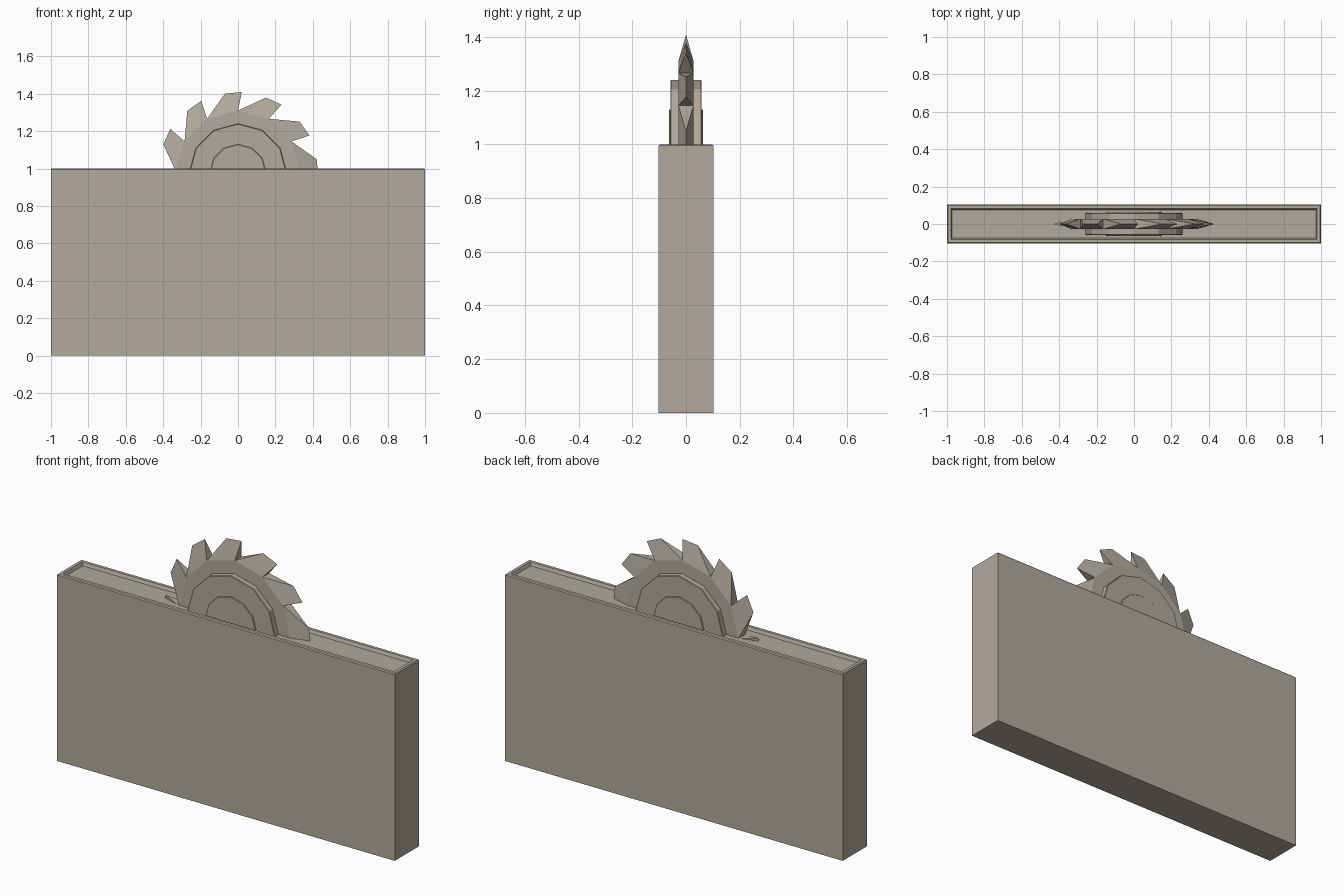
import bpy, bmesh, math

if "Cube" in bpy.data.objects:
    bpy.data.objects.remove(bpy.data.objects["Cube"])

mat = bpy.data.materials.new("warm grey")
mat.diffuse_color = (0.44, 0.40, 0.34, 1)
mat.use_nodes = True
mat.node_tree.nodes["Principled BSDF"].inputs["Base Color"].default_value = mat.diffuse_color

CZ = 0.98      # axle height
N = 12         # teeth, also sides of the hub discs


def finish(bm, name):
    bmesh.ops.recalc_face_normals(bm, faces=bm.faces)
    me = bpy.data.meshes.new(name)
    bm.to_mesh(me)
    bm.free()
    me.materials.append(mat)
    ob = bpy.data.objects.new(name, me)
    bpy.context.collection.objects.link(ob)
    return ob


def polar(r, deg, y):
    a = math.radians(deg)
    return (r * math.cos(a), y, CZ + r * math.sin(a))


def loft(bm, rings):
    # joins closed loops of equal length and caps both ends
    vs = [[bm.verts.new(p) for p in ring] for ring in rings]
    for a, b in zip(vs, vs[1:]):
        for i in range(len(a)):
            j = (i + 1) % len(a)
            bm.faces.new((a[i], a[j], b[j], b[i]))
    bm.faces.new(vs[0])
    bm.faces.new(vs[-1])


def rect(hx, hy, z):
    return [(-hx, -hy, z), (hx, -hy, z), (hx, hy, z), (-hx, hy, z)]


# housing: tall box with chamfered rim and shallow recessed top
bm = bmesh.new()
loft(bm, [rect(1, 0.103, 0), rect(1, 0.103, 0.995), rect(0.995, 0.098, 1.0),
          rect(0.979, 0.082, 1.0), rect(0.972, 0.075, 0.983)])
finish(bm, "housing")

# saw blade: flat 12-sided core with teeth tapering to a sharp outer edge
bm = bmesh.new()
front = [bm.verts.new(polar(0.33, 90 + 30 * k, -0.028)) for k in range(N)]
back = [bm.verts.new(polar(0.33, 90 + 30 * k, 0.028)) for k in range(N)]
bm.faces.new(front)
bm.faces.new(back)
for k in range(N):
    j = (k + 1) % N
    t1 = bm.verts.new(polar(0.43, 87.3 + 30 * k, 0))
    t2 = bm.verts.new(polar(0.426, 99.5 + 30 * k, 0))
    bm.faces.new((front[k], front[j], t2, t1))
    bm.faces.new((back[k], back[j], t2, t1))
    bm.faces.new((front[k], back[k], t1))
    bm.faces.new((front[j], back[j], t2))
finish(bm, "saw_blade")


# hub discs on both sides of the blade
def disc(name, r, half, bevel):
    profile = [(r - bevel, -half), (r, -half + bevel), (r, half - bevel), (r - bevel, half)]
    bm = bmesh.new()
    loft(bm, [[polar(rr, 30 * k, y) for k in range(N)] for rr, y in profile])
    finish(bm, name)


disc("hub_flange", 0.26, 0.058, 0.003)
disc("hub_cap", 0.15, 0.063, 0.003)
